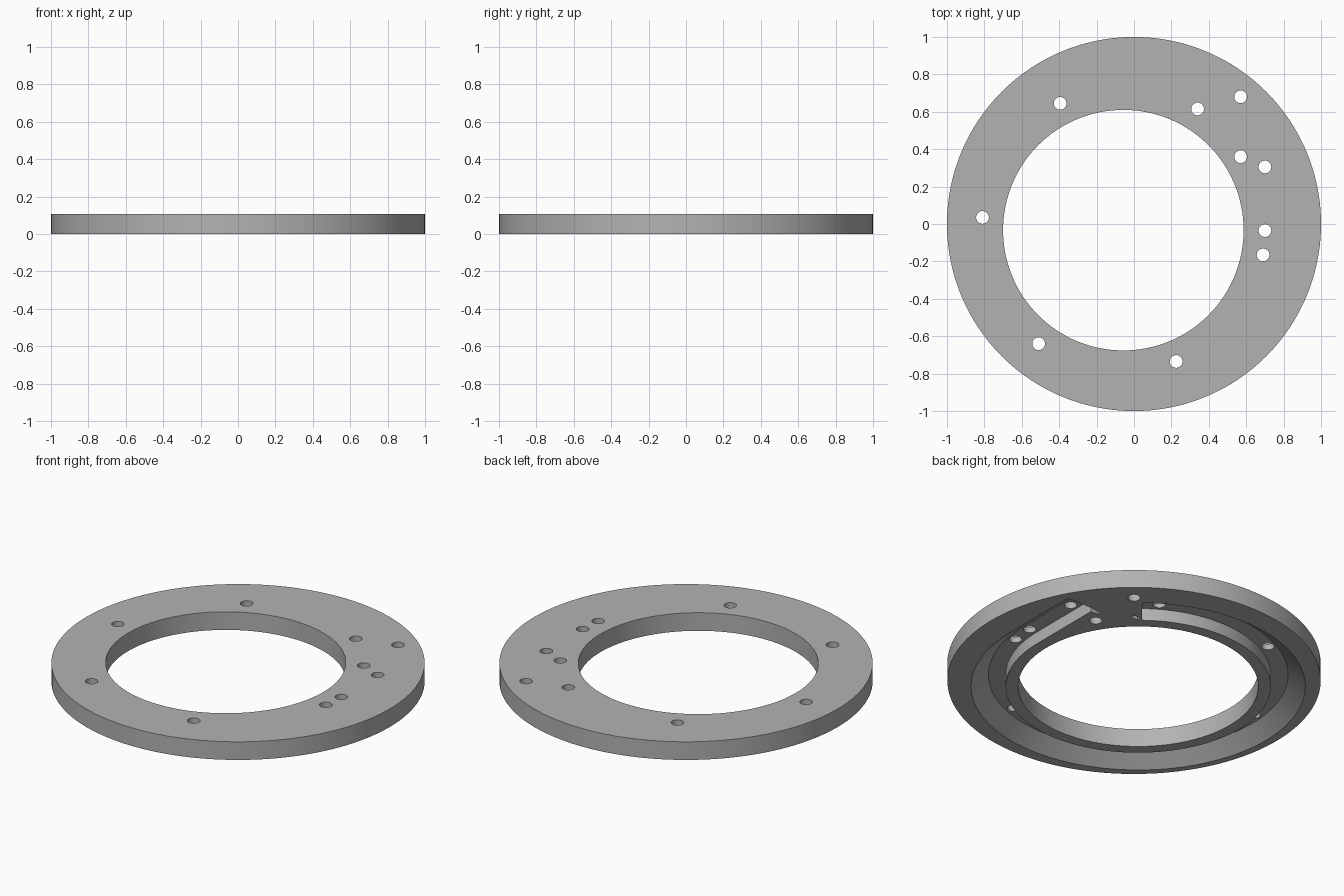
import bpy, bmesh, math
from mathutils import Vector

cube = bpy.data.objects.get("Cube")
if cube:
    bpy.data.objects.remove(cube, do_unlink=True)

THICK = 0.107
FLOOR = 0.072                      # depth of the channel in the underside
BORE = Vector((-0.057, -0.033, 0))
HOLE_R = 0.034

grey = bpy.data.materials.new("plain grey")
grey.use_nodes = True
colour = (0.45, 0.45, 0.45, 1)
grey.diffuse_color = colour
grey.node_tree.nodes["Principled BSDF"].inputs["Base Color"].default_value = colour


def finish(name, bm):
    bmesh.ops.recalc_face_normals(bm, faces=bm.faces)
    mesh = bpy.data.meshes.new(name)
    bm.to_mesh(mesh)
    bm.free()
    mesh.materials.append(grey)
    ob = bpy.data.objects.new(name, mesh)
    bpy.context.collection.objects.link(ob)
    return ob


def cylinder(name, x, y, radius, z0, z1, sides):
    bm = bmesh.new()
    bmesh.ops.create_cone(bm, cap_ends=True, segments=sides, radius1=radius,
                          radius2=radius, depth=z1 - z0)
    bmesh.ops.translate(bm, verts=bm.verts, vec=(x, y, (z0 + z1) / 2))
    return finish(name, bm)


def box(name, x0, x1, y0, y1, z1):
    bm = bmesh.new()
    bmesh.ops.create_cube(bm, size=1)
    bmesh.ops.scale(bm, verts=bm.verts, vec=(x1 - x0, y1 - y0, z1 + 0.05))
    bmesh.ops.translate(bm, verts=bm.verts,
                        vec=((x0 + x1) / 2, (y0 + y1) / 2, (z1 - 0.05) / 2))
    return finish(name, bm)


# Channel cutter: bevelled section swept round the bore, then straight to the back
def channel_cutter():
    section = [(0.71, -0.02), (0.71, FLOOR), (0.803, FLOOR), (0.921, -0.02)]
    start, steps = math.radians(51.5), 110
    stations = []
    for i in range(steps + 1):
        a = start + (math.tau - start) * i / steps
        stations.append((BORE, Vector((math.cos(a), math.sin(a), 0))))
    stations.append((Vector((BORE.x, 0.45, 0)), Vector((1, 0, 0))))
    bm = bmesh.new()
    rings = [[bm.verts.new(c + d * r + Vector((0, 0, z))) for r, z in section]
             for c, d in stations]
    for a, b in zip(rings, rings[1:]):
        for k in range(4):
            n = (k + 1) % 4
            bm.faces.new((a[k], a[n], b[n], b[k]))
    bm.faces.new(rings[0])
    bm.faces.new(rings[-1])
    return finish("channel_cutter", bm)


# Ring body
ring = cylinder("ring_plate", 0, 0, 1, 0, THICK, 160)

cutters = [
    cylinder("bore_cutter", BORE.x, BORE.y, 0.643, -0.1, 0.2, 128),
    channel_cutter(),
    # Small notches at both ends of the channel
    box("outlet_notch", 0.61, 0.67, 0.42, 0.445, 0.05),
    box("inlet_notch", 0.405, 0.45, 0.51, 0.535, 0.02),
]

# Screw holes
holes = [(0.57, 0.68), (0.57, 0.36), (0.70, 0.305), (0.34, 0.615),
         (0.70, -0.035), (0.69, -0.165), (0.225, -0.735),
         (-0.51, -0.64), (-0.81, 0.035), (-0.395, 0.645)]
for x, y in holes:
    cutters.append(cylinder("hole_cutter", x, y, HOLE_R, -0.1, 0.2, 32))

for cutter in cutters:
    mod = ring.modifiers.new(cutter.name, "BOOLEAN")
    mod.operation = "DIFFERENCE"
    mod.solver = "EXACT"
    mod.object = cutter

# Bake the cuts, drop the cutters
bpy.context.view_layer.update()
depsgraph = bpy.context.evaluated_depsgraph_get()
cut_mesh = bpy.data.meshes.new_from_object(ring.evaluated_get(depsgraph))
ring.modifiers.clear()
ring.data = cut_mesh
for cutter in cutters:
    bpy.data.objects.remove(cutter, do_unlink=True)

bpy.ops.object.select_all(action="DESELECT")
ring.select_set(True)
bpy.context.view_layer.objects.active = ring
bpy.ops.object.shade_smooth_by_angle(angle=math.radians(25))
